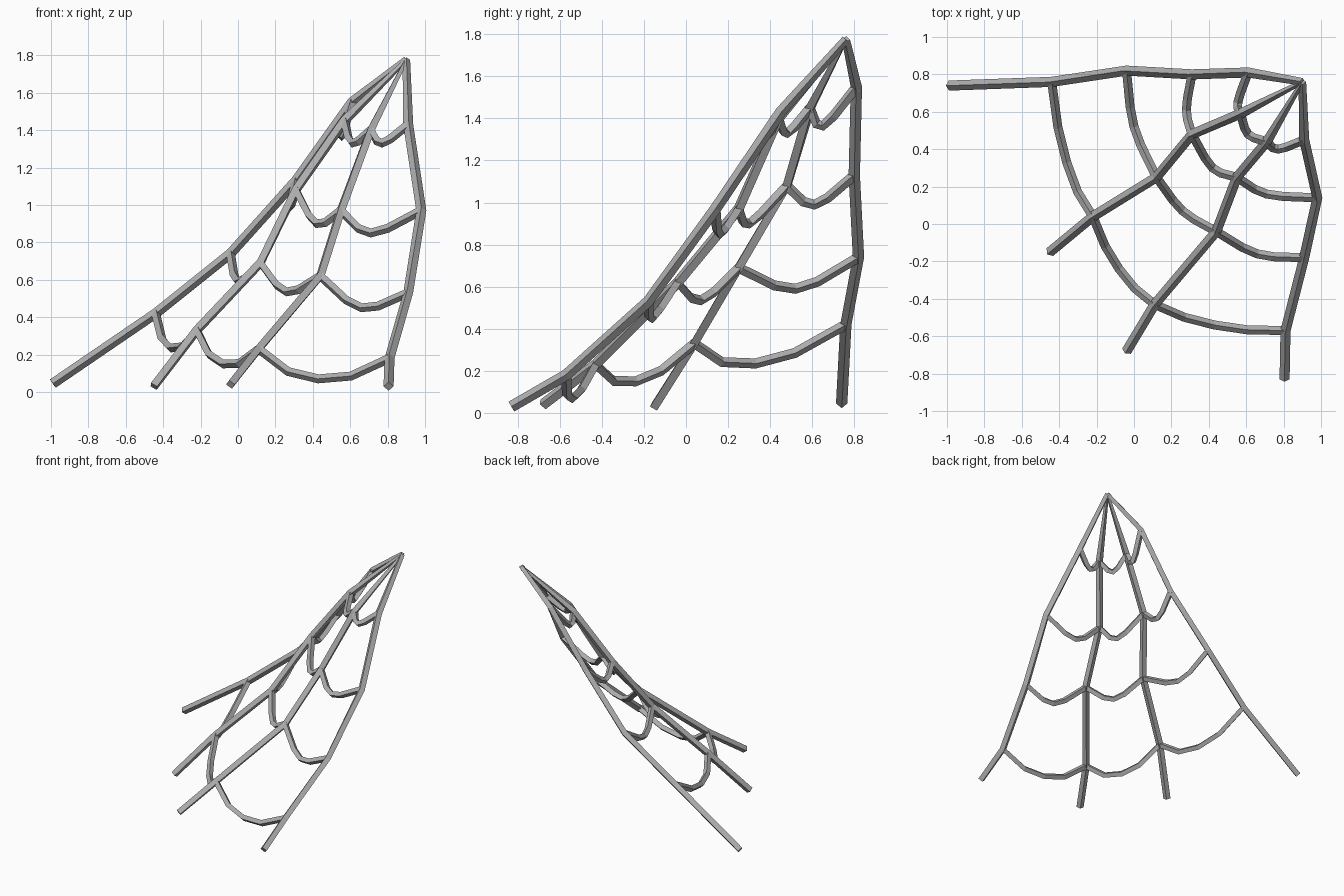
import bpy
from mathutils import Vector

default_cube = bpy.data.objects.get("Cube")
if default_cube:
    bpy.data.objects.remove(default_cube, do_unlink=True)

# One plain grey for the whole web
grey = bpy.data.materials.new("web_grey")
grey.use_nodes = True
grey.diffuse_color = (0.42, 0.42, 0.42, 1)
grey.node_tree.nodes["Principled BSDF"].inputs["Base Color"].default_value = grey.diffuse_color


def make_bar(name, points, thickness, first_radius=1):
    """Sweep a square section along straight segments and return a flat-shaded mesh."""
    curve = bpy.data.curves.new(name, "CURVE")
    curve.dimensions = "3D"
    curve.twist_mode = "Z_UP"
    curve.bevel_depth = thickness
    curve.bevel_resolution = 0
    curve.use_fill_caps = True
    spline = curve.splines.new("POLY")
    spline.use_smooth = False
    spline.points.add(len(points) - 1)
    for target, position in zip(spline.points, points):
        target.co = (*position, 1)
    spline.points[0].radius = first_radius
    helper = bpy.data.objects.new(name + "_path", curve)
    bpy.context.collection.objects.link(helper)
    bpy.context.view_layer.update()
    evaluated = helper.evaluated_get(bpy.context.evaluated_depsgraph_get())
    mesh = bpy.data.meshes.new_from_object(evaluated)
    bpy.data.objects.remove(helper, do_unlink=True)
    mesh.name = name
    mesh.materials.clear()
    mesh.materials.append(grey)
    bar = bpy.data.objects.new(name, mesh)
    bpy.context.collection.objects.link(bar)
    for polygon in mesh.polygons:
        polygon.use_smooth = False
        polygon.material_index = 0
    return bar


def sagging_path(start, middle, end, bend):
    """Hang a thread from two joints through its lowest point."""
    sag = middle - (start + end) / 2
    path = [start]
    for step, drop in ((bend, 0.8), (0.5, 1), (1 - bend, 0.8)):
        path.append(start.lerp(end, step) + sag * drop)
    return path + [end]


# Long strands, each running from the shared peak down to its anchor
peak = Vector((0.9, 0.76, 1.775))
strand_joints = {
    "back_strand": [(0.61, 0.81, 1.55), (0.31, 0.8, 1.13), (-0.04, 0.82, 0.74),
                    (-0.44, 0.76, 0.42), (-0.99, 0.74, 0.045)],
    "inner_back_strand": [(0.57, 0.59, 1.45), (0.31, 0.48, 1.08), (0.12, 0.25, 0.69),
                          (-0.22, 0.04, 0.33), (-0.45, -0.15, 0.03)],
    "inner_front_strand": [(0.71, 0.44, 1.4), (0.55, 0.25, 0.97), (0.44, -0.04, 0.62),
                           (0.11, -0.43, 0.23), (-0.04, -0.68, 0.04)],
    "front_strand": [(0.91, 0.45, 1.43), (0.98, 0.14, 0.97), (0.91, -0.18, 0.53),
                     (0.81, -0.57, 0.18), (0.805, -0.83, 0.03)],
}
strands = []
for name, joints in strand_joints.items():
    joints = [Vector(joint) for joint in joints]
    strands.append(joints)
    make_bar(name, [peak] + joints, 0.027, 0.45 if "inner" in name else 0.75)

# Cross threads: lowest points listed from the top ring to the bottom ring
thread_lows = {
    "back_thread": [(0.555, 0.65, 1.365), (0.28, 0.61, 0.99),
                    (0, 0.52, 0.59), (-0.36, 0.33, 0.235)],
    "middle_thread": [(0.61, 0.48, 1.33), (0.42, 0.3, 0.9),
                      (0.26, 0.07, 0.535), (-0.08, -0.24, 0.15)],
    "front_thread": [(0.77, 0.4, 1.33), (0.71, 0.16, 0.85),
                     (0.66, -0.16, 0.45), (0.43, -0.54, 0.07)],
}
ring_bends = {"top": 0.32, "upper": 0.32, "lower": 0.32, "bottom": 0.26}
for (name, lows), left, right in zip(thread_lows.items(), strands, strands[1:]):
    for (ring, bend), low, start, end in zip(ring_bends.items(), lows, left, right):
        path = sagging_path(start, Vector(low), end, bend)
        make_bar(f"{ring}_{name}", path, 0.024)
